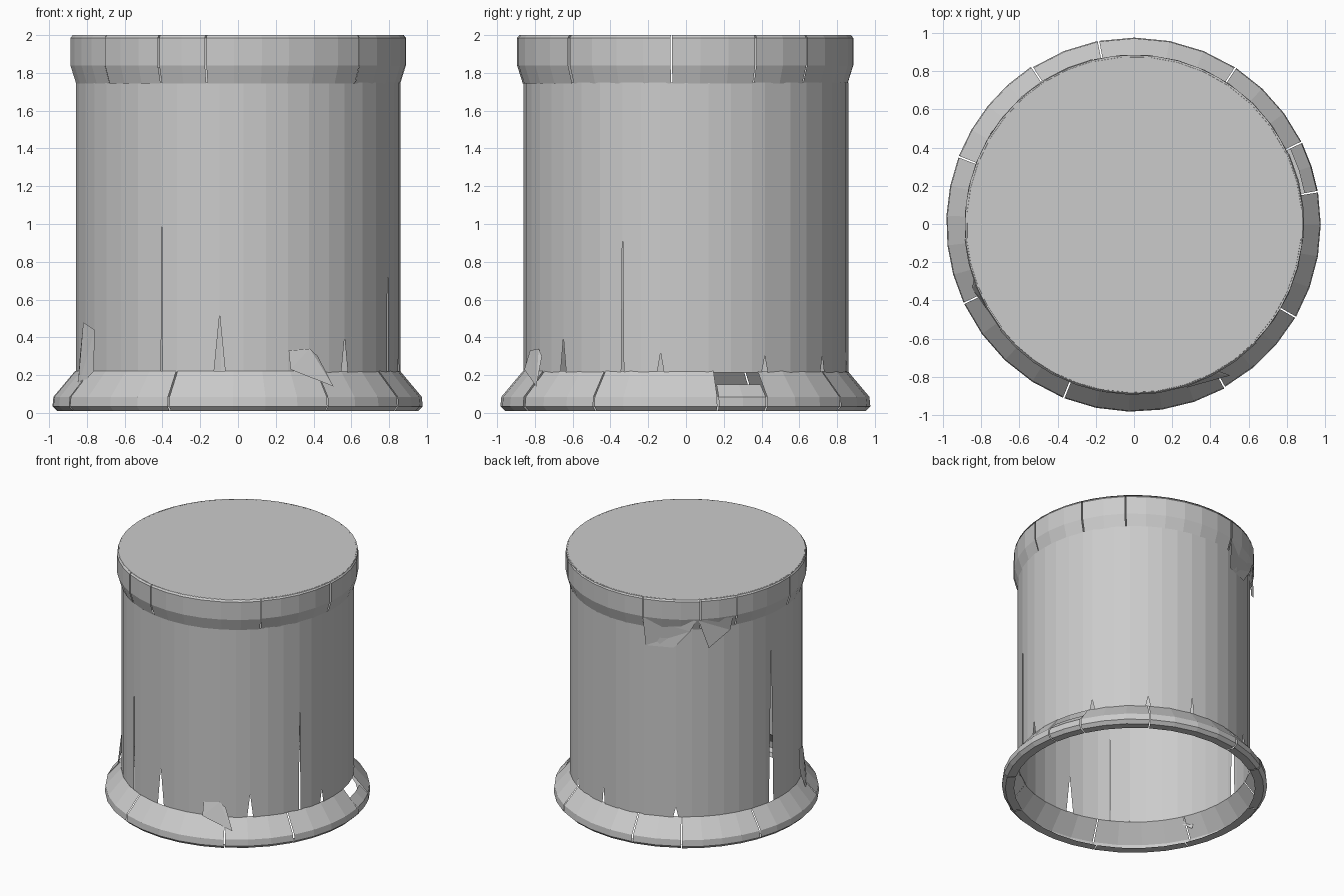
import bpy, bmesh, math, random

if "Cube" in bpy.data.objects:
    bpy.data.objects.remove(bpy.data.objects["Cube"])

random.seed(4)


def pt(r, deg, z):
    a = math.radians(deg)
    return (r * math.cos(a), r * math.sin(a), z)


def finish(bm, name):
    me = bpy.data.meshes.new(name)
    bm.to_mesh(me)
    bm.free()
    ob = bpy.data.objects.new(name, me)
    bpy.context.collection.objects.link(ob)
    return ob


def arc(name, profile, a0, a1, step=9.0, offset=0.0, gap=0.25):
    """Loft a (radius, z) profile, listed top to bottom, round from a0 to a1."""
    bm = bmesh.new()
    a0, a1 = a0 + gap, a1 - gap
    n = max(1, round((a1 - a0) / step))
    cols = []
    for i in range(n + 1):
        a = a0 + (a1 - a0) * i / n
        cols.append([bm.verts.new(pt(r + offset, a, z)) for r, z in profile])
    for c, d in zip(cols, cols[1:]):
        for j in range(len(profile) - 1):
            bm.faces.new((c[j], c[j + 1], d[j + 1], d[j]))
    return finish(bm, name)


def ring(name, profile, seams, step, wobble, low=()):
    """Broken ring: one arc per pair of seams, each slightly shifted."""
    for i, a in enumerate(seams):
        b = seams[(i + 1) % len(seams)]
        b += 360 if b <= a else 0
        p = list(profile)
        if i in low:
            p[0] = (p[0][0] + 0.05, 0.15)
        arc(f"{name}_{i + 1}", p, a, b, step, random.uniform(-wobble, wobble))


def patch(name, pts):
    """Bent chip given as (radius, angle, z) corners."""
    bm = bmesh.new()
    bm.faces.new([bm.verts.new(pt(*p)) for p in pts])
    bmesh.ops.triangulate(bm, faces=bm.faces[:])
    return finish(bm, name)


# Body wall: open tube with wedge cracks (angle: half width in degrees, crack top z)
R, Z0, Z1 = 0.86, 0.215, 1.75
cracks = {29: (1.2, 0.3), 57: (1.2, 0.3), 172: (1.6, 1.5), 242: (0.25, 1.0),
          263.5: (2.0, 0.52), 311: (1.5, 0.4), 337: (0.5, 1.05),
          351: (1.2, 0.32), 120: (1.3, 0.3), 80: (0.8, 0.35)}
angles = [a * 8.0 for a in range(45)
          if all(abs(a * 8 - c) > 3.2 for c in cracks)]
angles = sorted(angles + list(cracks))
bm = bmesh.new()
cols = []
for a in angles:
    top = bm.verts.new(pt(R, a, Z1))
    if a in cracks:
        w, h = cracks[a]
        mid = bm.verts.new(pt(R, a, h))
        left = bm.verts.new(pt(R, a - w, Z0))
        right = bm.verts.new(pt(R, a + w, Z0))
    else:
        mid = None
        left = right = bm.verts.new(pt(R, a, Z0))
    cols.append((top, mid, left, right))
for c, d in zip(cols, cols[1:] + cols[:1]):
    loop = [c[0], c[1], c[3], d[2], d[1], d[0]]
    bm.faces.new([v for v in loop if v])
finish(bm, "body_wall")

# Lid band in broken pieces, with a flat top disc
lid = [(0.88, 2.0), (0.892, 1.985), (0.892, 1.84), (0.862, 1.745)]
ring("lid_band", lid, [24.5, 46, 104, 132, 150, 185, 218, 242, 259, 316, 355],
     9, 0.005)
bm = bmesh.new()
bmesh.ops.create_circle(bm, cap_ends=True, segments=48, radius=0.886)
bmesh.ops.translate(bm, verts=bm.verts, vec=(0, 0, 1.999))
finish(bm, "lid_top")

# Flared base in broken pieces, open in the middle
base = [(0.86, 0.222), (0.975, 0.085), (0.98, 0.035), (0.955, 0.01), (0.89, 0.012)]
ring("base_flare", base, [10, 26, 57, 101, 123, 159, 205, 248, 299, 330],
     10, 0.005, low=(0,))

# Bent chips standing up from the base
patch("base_chip_left", [(0.915, 202, 0.13), (0.89, 211, 0.22),
                         (0.868, 209, 0.44), (0.866, 199, 0.48), (0.88, 198, 0.3)])
patch("base_chip_front", [(0.868, 288, 0.33), (0.868, 296, 0.34), (0.872, 299, 0.3),
                          (0.94, 302.5, 0.14), (0.9, 288, 0.23)])
# Torn strips hanging below the lid at the back
patch("lid_chip_wide", [(0.89, 104, 1.83), (0.868, 105, 1.6), (0.868, 119, 1.6),
                        (0.88, 127, 1.74), (0.89, 130, 1.83)])
patch("lid_chip_point", [(0.89, 131, 1.83), (0.885, 136, 1.6), (0.87, 147, 1.72),
                         (0.89, 148, 1.83)])
